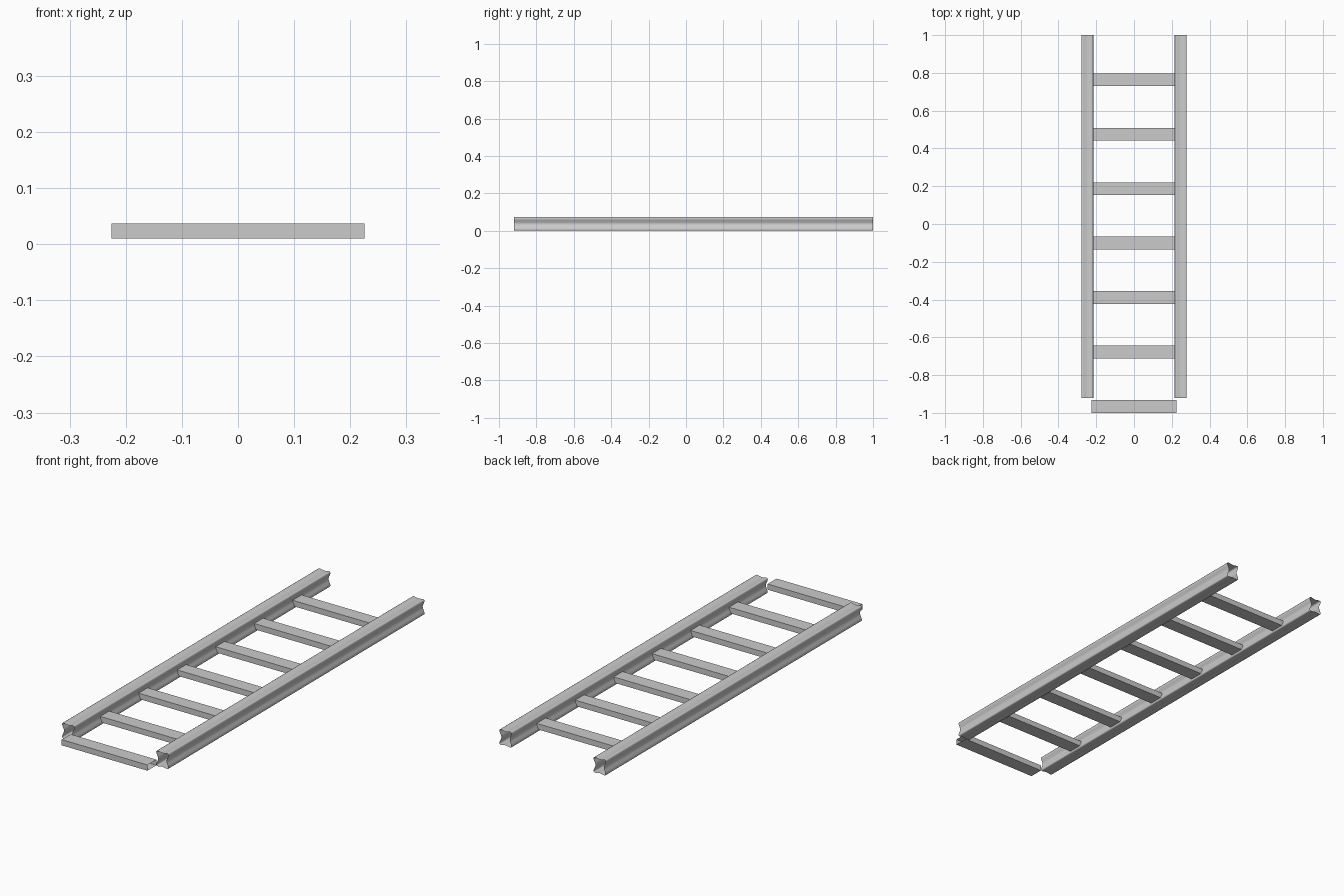
import bpy, bmesh, math
from mathutils import Vector

if "Cube" in bpy.data.objects:
    bpy.data.objects.remove(bpy.data.objects["Cube"])


def open_tube(name, ring, sweep, smooth=False):
    """Sweep a closed ring of points along a vector, leaving both ends open."""
    bm = bmesh.new()
    a = [bm.verts.new(p) for p in ring]
    b = [bm.verts.new(Vector(p) + Vector(sweep)) for p in ring]
    n = len(ring)
    for i in range(n):
        j = (i + 1) % n
        bm.faces.new((a[i], a[j], b[j], b[i])).smooth = smooth
    # point the faces away from the tube axis
    axis = sum((Vector(p) for p in ring), Vector()) / n + Vector(sweep) / 2
    top = max(bm.faces, key=lambda f: f.calc_center_median().z)
    if (top.calc_center_median() - axis).dot(top.normal) == 0:
        bm.normal_update()
    if top.normal.z < 0:
        bmesh.ops.reverse_faces(bm, faces=bm.faces[:])
    mesh = bpy.data.meshes.new(name)
    bm.to_mesh(mesh)
    bm.free()
    if smooth:
        mesh.set_sharp_from_angle(angle=math.radians(50))
    obj = bpy.data.objects.new(name, mesh)
    bpy.context.collection.objects.link(obj)
    return obj


def rail_profile(hw, hh, r, dip_side, dip_cap):
    """Rounded box section whose four sides are pinched inwards."""
    pts = []
    for k in range(4):
        along, out, dip = (hh, hw, dip_side) if k % 2 == 0 else (hw, hh, dip_cap)
        c, s = round(math.cos(k * math.pi / 2)), round(math.sin(k * math.pi / 2))
        side = []
        for i in range(11):
            t = -1 + i / 5
            side.append((out - dip * (1 + math.cos(math.pi * t)) / 2, t * (along - r)))
        # middle point of the rounded corner
        q = r * (1 - math.sqrt(0.5))
        side.append((out - q, along - q))
        pts += [(u * c - v * s, u * s + v * c) for u, v in side]
    return pts


# side rails
HEIGHT = 0.073
section = rail_profile(0.032, HEIGHT / 2, 0.006, 0.010, 0.004)
for side, sx in (("left", -1), ("right", 1)):
    ring = [(sx * 0.247 + x, -0.92, HEIGHT / 2 + z) for x, z in section]
    open_tube(side + "_rail", ring, (0, 1.92, 0), smooth=True)

# rungs, the lowest one just beyond the rail ends
for i in range(7):
    y = -0.9665 + i * 0.2885
    ring = [(-0.225, y + dy, z) for dy, z in
            ((-0.0335, 0.010), (0.0335, 0.010), (0.0335, 0.037), (-0.0335, 0.037))]
    open_tube("rung_%d" % (i + 1), ring, (0.45, 0, 0))
